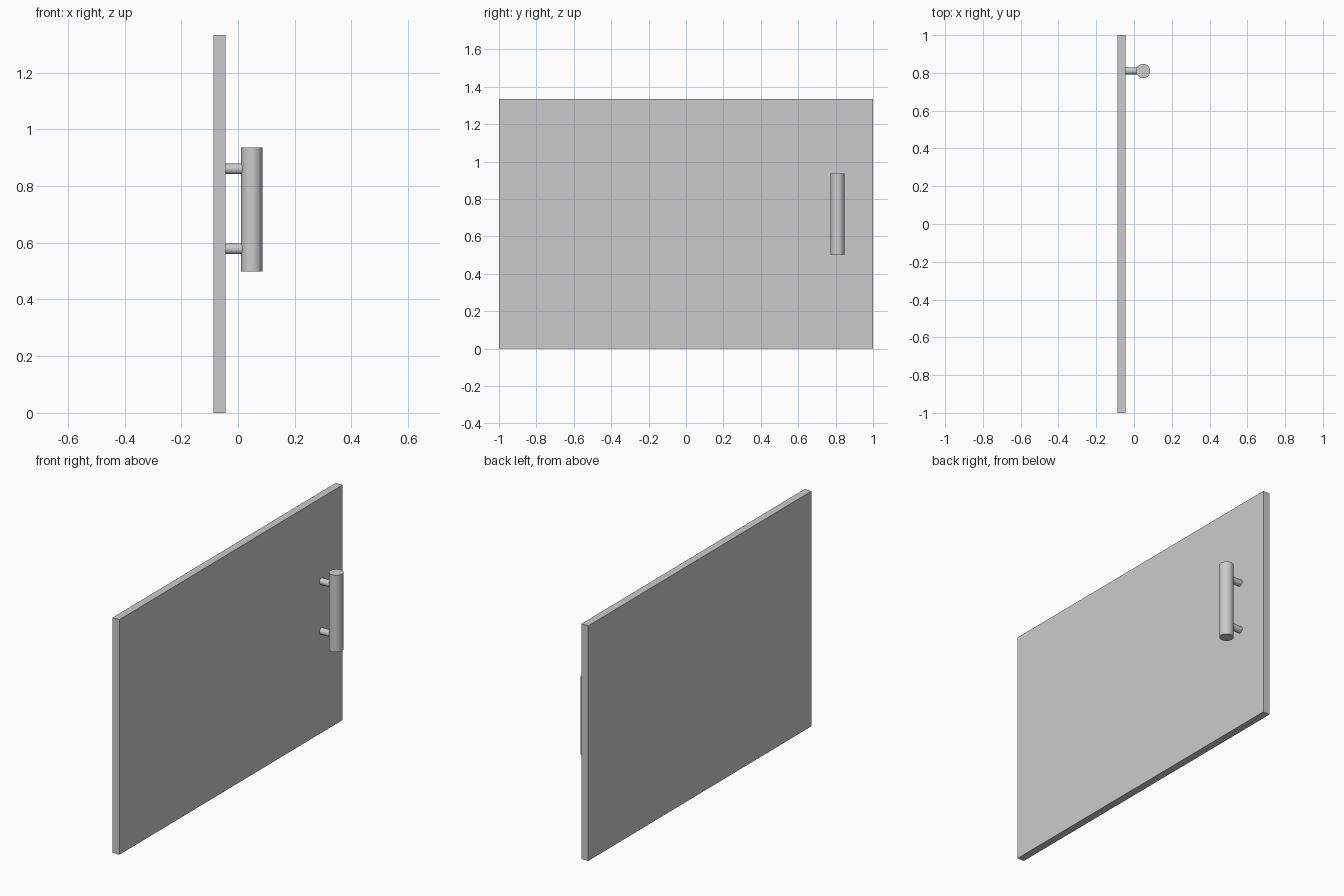
import bpy
from math import pi

if "Cube" in bpy.data.objects:
    bpy.data.objects.remove(bpy.data.objects["Cube"])

HANDLE_Y = 0.81


def finish(name):
    obj = bpy.context.object
    obj.name = name
    return obj


def cylinder(name, radius, length, location, rotation=(0, 0, 0)):
    bpy.ops.mesh.primitive_cylinder_add(vertices=48, radius=radius, depth=length,
                                        location=location, rotation=rotation)
    bpy.ops.object.shade_smooth_by_angle(angle=pi / 6)
    return finish(name)


# Flat door panel
bpy.ops.mesh.primitive_cube_add(size=1, location=(-0.0655, 0, 0.6665))
panel = finish("door_panel")
panel.scale = (0.043, 2.0, 1.333)
bpy.ops.object.transform_apply(location=False, rotation=False, scale=True)

# Upright pull bar
cylinder("handle_bar", 0.0375, 0.436, (0.0485, HANDLE_Y, 0.717))

# Two standoff posts from the panel face into the bar
for name, z in (("lower_post", 0.578), ("upper_post", 0.860)):
    cylinder(name, 0.0185, 0.075, (-0.0065, HANDLE_Y, z), (0, pi / 2, 0))
